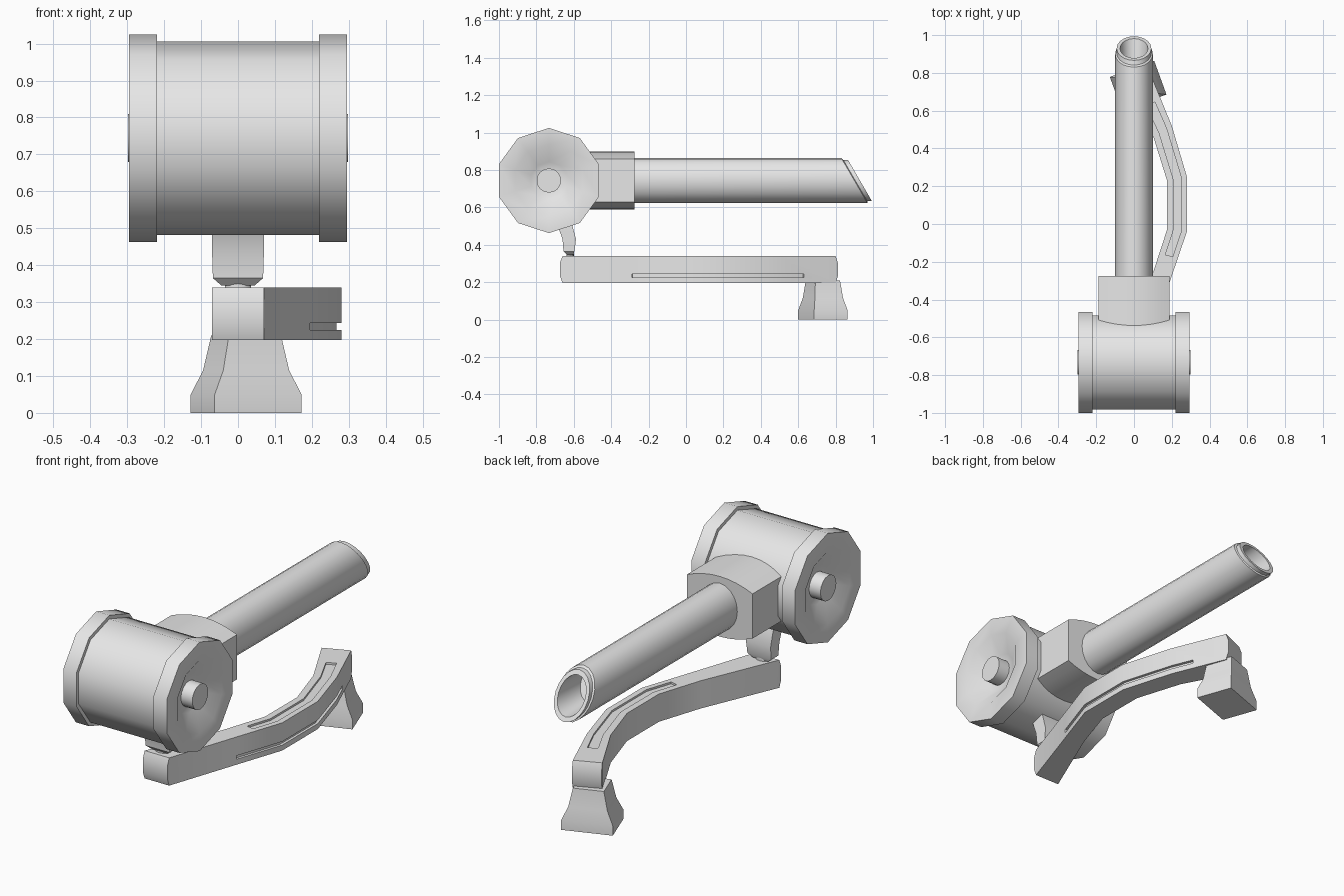
import bpy, bmesh
from math import sin, cos, pi, radians
from mathutils import Vector

if "Cube" in bpy.data.objects:
    bpy.data.objects.remove(bpy.data.objects["Cube"])

grey = bpy.data.materials.new("plain grey")
grey.use_nodes = True
grey.diffuse_color = (0.8, 0.8, 0.8, 1)
grey.node_tree.nodes["Principled BSDF"].inputs["Base Color"].default_value = (0.8, 0.8, 0.8, 1)

CY, CZ = -0.733, 0.744      # drum axis


def loft(name, rings):
    """Skin a list of equal-length rings and cap both ends."""
    bm = bmesh.new()
    loops = [[bm.verts.new(p) for p in ring] for ring in rings]
    n = len(loops[0])
    for a, b in zip(loops, loops[1:]):
        for i in range(n):
            j = (i + 1) % n
            bm.faces.new((a[i], a[j], b[j], b[i]))
    bm.faces.new(loops[0])
    bm.faces.new(loops[-1])
    bmesh.ops.recalc_face_normals(bm, faces=bm.faces)
    mesh = bpy.data.meshes.new(name)
    bm.to_mesh(mesh)
    bm.free()
    mesh.materials.append(grey)
    obj = bpy.data.objects.new(name, mesh)
    bpy.context.collection.objects.link(obj)
    return obj


def smooth(obj, angle=40):
    bpy.ops.object.select_all(action="DESELECT")
    obj.select_set(True)
    bpy.context.view_layer.objects.active = obj
    bpy.ops.object.shade_smooth_by_angle(angle=radians(angle))


def cut(obj, cutter):
    """Subtract the cutter, keep the result as plain mesh."""
    mod = obj.modifiers.new("cut", "BOOLEAN")
    mod.operation, mod.solver, mod.object = "DIFFERENCE", "EXACT", cutter
    deps = bpy.context.evaluated_depsgraph_get()
    mesh = bpy.data.meshes.new_from_object(obj.evaluated_get(deps))
    obj.modifiers.clear()
    obj.data = mesh
    bpy.data.objects.remove(cutter)


def circle(n, ru, rv):
    return [(ru * cos(pi / 2 + 2 * pi * i / n), rv * sin(pi / 2 + 2 * pi * i / n)) for i in range(n)]


def x_ring(x, r, n=10):
    return [(x, CY + u, CZ + v) for u, v in circle(n, r, r)]


# Drum with raised rims and dished ends
half = [(0.22, 0.262), (0.22, 0.281), (0.295, 0.281), (0.295, 0.19), (0.235, 0.1), (0.232, 0.04)]
profile = [(-x, r) for x, r in reversed(half)] + half
smooth(loft("drum", [x_ring(x, r) for x, r in profile]))

# Hubs in the dished ends
for side, name in ((1, "left_hub"), (-1, "right_hub")):
    smooth(loft(name, [x_ring(side * x, 0.065, 16) for x in (0.22, 0.298)]))

# Arched collar between drum and tube
xs = [0.187 * k / 4 for k in range(-4, 5)]
arch = [(x, 0.155 - 0.04 * (x / 0.187) ** 2) for x in xs]
outline = arch + [(x, -h) for x, h in reversed(arch)]
smooth(loft("collar", [[(x, y, CZ + h) for x, h in outline] for y in (-0.7, -0.275)]))

# Tube with slanted, lipped, hollow mouth: scale, centre y, slant
tube_rings = [(1, -0.35, 0), (1, 0.9, 0.58), (0.92, 0.905, 0.58), (0.92, 0.93, 0.58),
              (0.74, 0.93, 0.58), (0.7, 0.75, 0.58)]
smooth(loft("tube", [[(u * s, y - k * v * s, CZ + v * s) for u, v in circle(20, 0.1, 0.12)]
                     for s, y, k in tube_rings]))

# Neck bracket under the drum: z, half width, front y, back y
neck = [(0.345, 0.045, -0.635, -0.605), (0.365, 0.068, -0.655, -0.597), (0.43, 0.07, -0.66, -0.588),
        (0.5, 0.07, -0.685, -0.607), (0.56, 0.07, -0.72, -0.63)]
smooth(loft("neck", [[(-w, a, z), (w, a, z), (w, b, z), (-w, b, z)] for z, w, a, b in neck]))
smooth(loft("pivot", [[(u, v - 0.62, z) for u, v in circle(12, 0.035, 0.02)] for z in (0.33, 0.355)]))

# Curved arm: inner and outer edge at each station
edges = [((-0.07, -0.66), (0.07, -0.66)), ((0.1, -0.26), (0.195, -0.29)), ((0.175, -0.03), (0.28, -0.04)),
         ((0.175, 0.23), (0.28, 0.25)), ((0.1, 0.47), (0.2, 0.52)), ((-0.045, 0.745), (0.085, 0.8))]


def arm_point(s, t):
    """Point at station s along the arm, t across it from inner to outer."""
    i = min(int(s), len(edges) - 2)
    a, b = (Vector(edges[i][k]).lerp(Vector(edges[i + 1][k]), s - i) for k in (0, 1))
    return a.lerp(b, t)


def strip(name, stations, t0, t1, z0, z1):
    rings = []
    for s in stations:
        a, b = arm_point(s, t0), arm_point(s, t1)
        rings.append([(*a, z0), (*b, z0), (*b, z1), (*a, z1)])
    return rings if name is None else loft(name, rings)


body = strip(None, range(6), 0, 1, 0.197, 0.34)


def bulge(ring, dx, dy):
    return [(x + dx, y + dy, 0.268 + (z - 0.268) * 0.5) for x, y, z in ring]


arm = loft("arm", [bulge(body[0], 0, -0.014)] + body + [bulge(body[-1], -0.004, 0.012)])
cut(arm, strip("side_slot_cutter", (1, 2, 3, 4, 4.4), 0.87, 1.3, 0.225, 0.243))
cut(arm, strip("top_slot_cutter", (1.45, 2, 3, 4, 4.5), 0.32, 0.72, 0.33, 0.37))
smooth(arm, 30)

# Flared foot, turned to follow the arm end: z, width, depth
u, v = Vector((cos(radians(20)), sin(radians(20)))), Vector((-sin(radians(20)), cos(radians(20))))
corners = ((-1, -1), (1, -1), (1, 1), (-1, 1))
foot = [(0, 0.25, 0.19), (0.05, 0.25, 0.19), (0.115, 0.19, 0.16), (0.21, 0.15, 0.14)]
centre = Vector((0.022, 0.732))
smooth(loft("foot", [[(*(centre + u * a * w / 2 + v * b * d / 2), z) for a, b in corners]
                     for z, w, d in foot]), 30)
